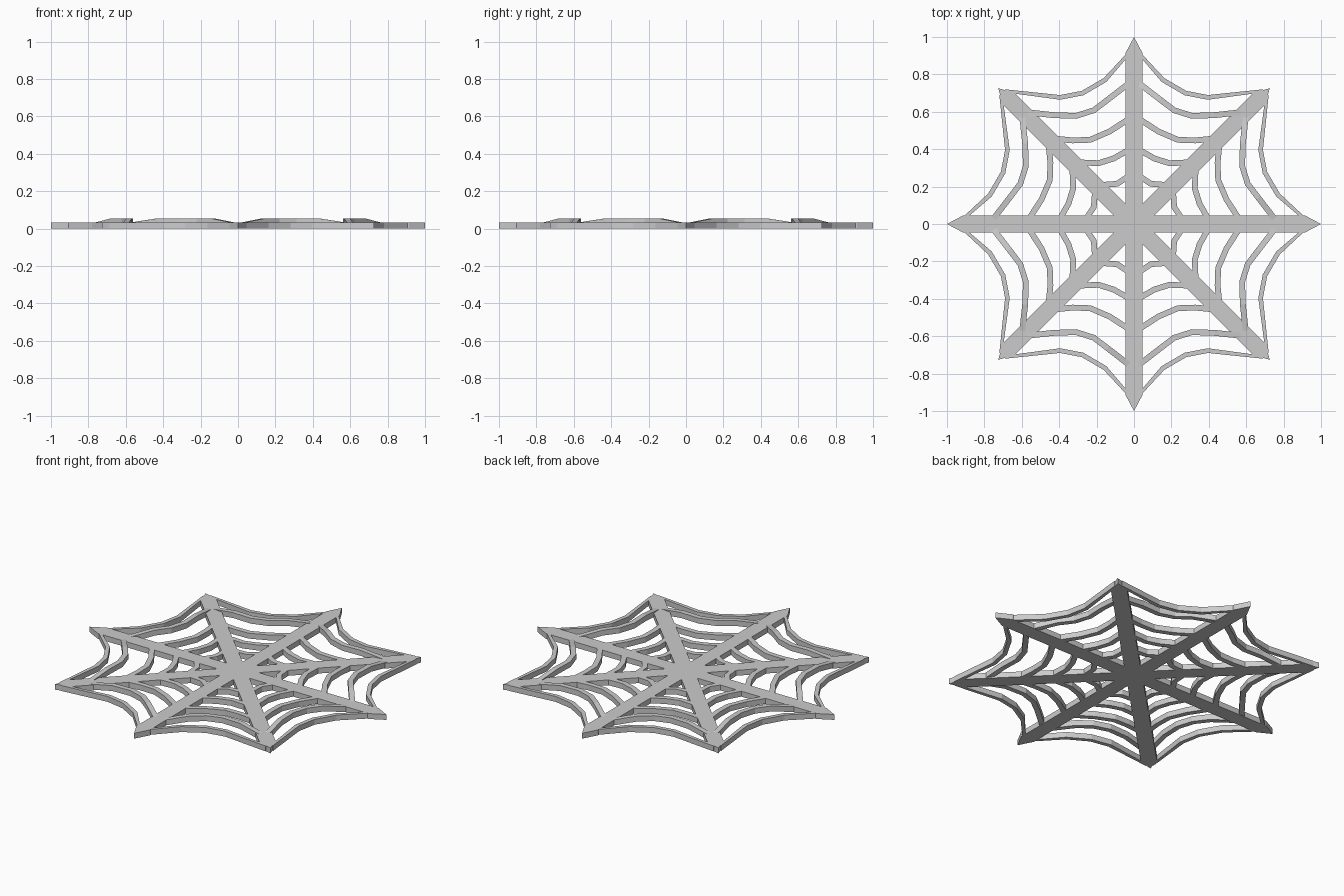
import bpy, bmesh, math
from mathutils import Vector, Matrix

cube = bpy.data.objects.get("Cube")
if cube:
    bpy.data.objects.remove(cube, do_unlink=True)

THICK = 0.033
HALF = 0.045

grey = bpy.data.materials.new("web_grey")
grey.use_nodes = True
grey.diffuse_color = (0.6, 0.6, 0.6, 1)
grey.node_tree.nodes["Principled BSDF"].inputs["Base Color"].default_value = (0.6, 0.6, 0.6, 1)


def finish(bm, name):
    bmesh.ops.recalc_face_normals(bm, faces=bm.faces)
    mesh = bpy.data.meshes.new(name)
    bm.to_mesh(mesh)
    bm.free()
    mesh.materials.append(grey)
    obj = bpy.data.objects.new(name, mesh)
    bpy.context.collection.objects.link(obj)


def spoke(name, tip, shoulder, angle):
    """Flat bar through the centre, pointed at both ends."""
    bm = bmesh.new()
    outline = [(tip, 0), (shoulder, HALF), (-shoulder, HALF),
               (-tip, 0), (-shoulder, -HALF), (shoulder, -HALF)]
    face = bm.faces.new([bm.verts.new((x, y, 0)) for x, y in outline])
    top = bmesh.ops.extrude_face_region(bm, geom=[face])["geom"]
    bmesh.ops.translate(bm, vec=(0, 0, THICK),
                        verts=[g for g in top if isinstance(g, bmesh.types.BMVert)])
    bm.transform(Matrix.Rotation(angle, 4, "Z"))
    finish(bm, name)


def add_thread(bm, path, width, end_width, lift, matrix):
    """Mitred rectangular strand along a path, optionally raised in the middle."""
    pts = [Vector(p) for p in path]
    last = len(pts) - 1
    rings = []
    for i, p in enumerate(pts):
        before = (p - pts[max(i - 1, 0)]).normalized()
        after = (pts[min(i + 1, last)] - p).normalized()
        along = (before + after).normalized()
        end = i in (0, last)
        side = Vector((-along.y, along.x)) * (end_width if end else width) / 2
        z = 0 if end else lift
        a, b = p + side, p - side
        rings.append([bm.verts.new(matrix @ Vector(c)) for c in
                      ((a.x, a.y, z), (b.x, b.y, z),
                       (b.x, b.y, z + THICK), (a.x, a.y, z + THICK))])
    for r, s in zip(rings, rings[1:]):
        for k in range(4):
            n = (k + 1) % 4
            bm.faces.new((r[k], r[n], s[n], s[k]))
    bm.faces.new(rings[0])
    bm.faces.new(rings[-1])


def thread_ring(name, path, width=0.031, end_width=0.031, lift=0):
    """Eight strands: one sector and its mirror image, turned four times."""
    bm = bmesh.new()
    for quarter in range(4):
        turn = Matrix.Rotation(quarter * math.pi / 2, 4, "Z")
        for flip in (1, -1):
            add_thread(bm, path, width, end_width, lift,
                       turn @ Matrix.Diagonal((flip, 1, 1, 1)))
    finish(bm, name)


# Spokes
spoke("cross_spoke_x", 1.0, 0.915, 0)
spoke("cross_spoke_y", 1.0, 0.915, math.pi / 2)
spoke("diagonal_spoke_a", 1.027, 0.945, math.pi / 4)
spoke("diagonal_spoke_b", 1.027, 0.945, -math.pi / 4)

# Thread rings from the rim inwards
thread_ring("outer_thread", [(0.03, 0.91), (0.155, 0.77), (0.275, 0.70),
                             (0.395, 0.677), (0.69, 0.712)], 0.025, 0.016)
thread_ring("raised_thread", [(0.03, 0.75), (0.14, 0.665), (0.215, 0.608),
                              (0.31, 0.578), (0.43, 0.582), (0.57, 0.597)], lift=0.022)
thread_ring("middle_thread", [(0.03, 0.56), (0.13, 0.495), (0.235, 0.45),
                              (0.33, 0.447), (0.44, 0.458)])
thread_ring("inner_thread", [(0.03, 0.395), (0.11, 0.35), (0.19, 0.325), (0.31, 0.33)])
thread_ring("centre_thread", [(0.03, 0.255), (0.09, 0.215), (0.20, 0.207)])
